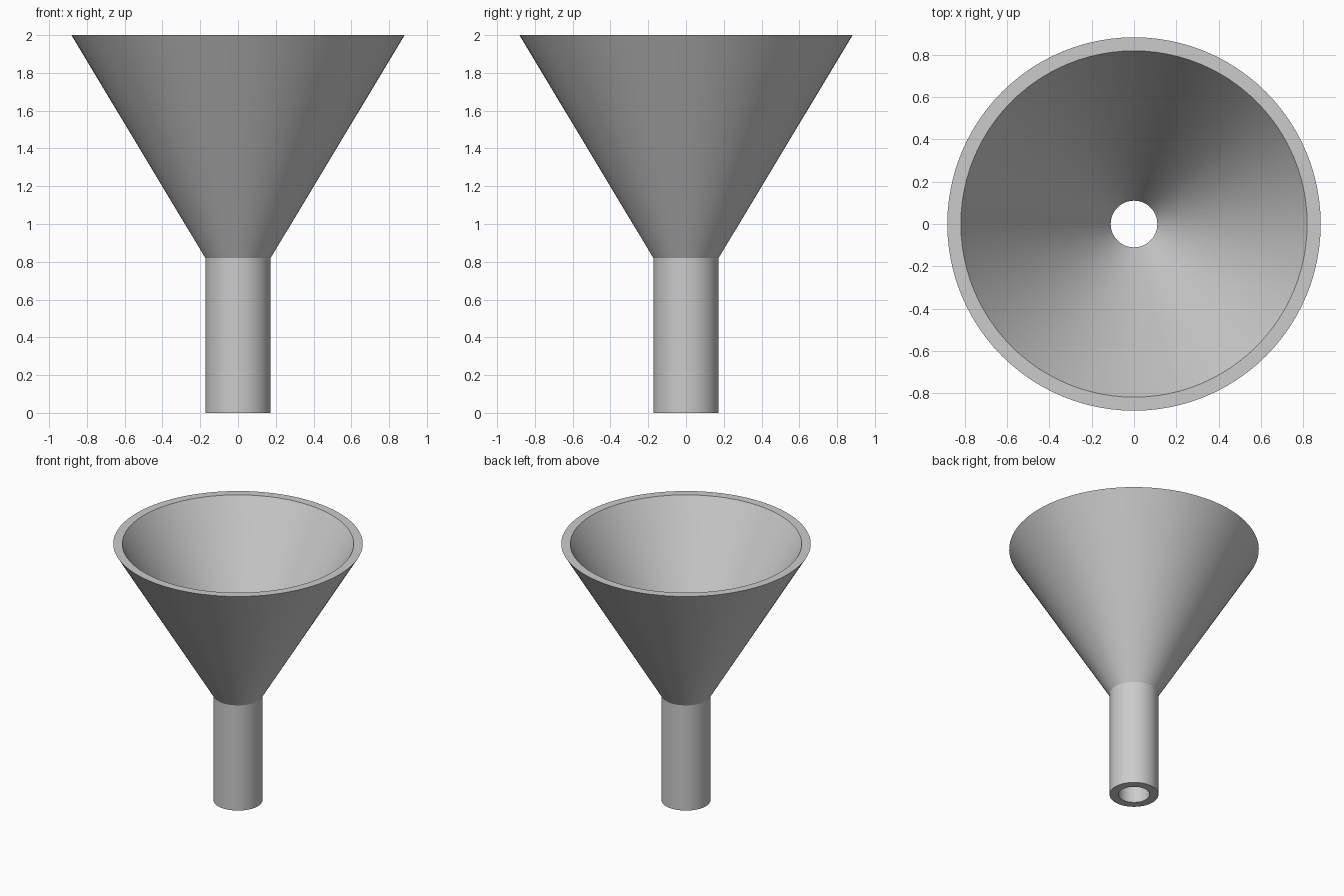
import bpy
import math

SIDES = 96

cube = bpy.data.objects.get("Cube")
if cube:
    bpy.data.objects.remove(cube, do_unlink=True)

# Plain grey material
grey_color = (0.6, 0.6, 0.6, 1)
grey = bpy.data.materials.new("plain_grey")
grey.use_nodes = True
grey.diffuse_color = grey_color
grey.node_tree.nodes["Principled BSDF"].inputs["Base Color"].default_value = grey_color


def lathe(name, profile):
    """Revolve a closed (radius, height) profile around z."""
    verts, faces, count = [], [], len(profile)
    for i in range(SIDES):
        a = math.tau * i / SIDES
        verts += [(r * math.cos(a), r * math.sin(a), z) for r, z in profile]
    for i in range(SIDES):
        here, there = i * count, (i + 1) % SIDES * count
        for j in range(count):
            k = (j + 1) % count
            faces.append((here + j, there + j, there + k, here + k))
    mesh = bpy.data.meshes.new(name)
    mesh.from_pydata(verts, [], faces)
    mesh.materials.append(grey)
    obj = bpy.data.objects.new(name, mesh)
    bpy.context.collection.objects.link(obj)
    bpy.ops.object.select_all(action="DESELECT")
    obj.select_set(True)
    bpy.context.view_layer.objects.active = obj
    bpy.ops.object.shade_smooth_by_angle(angle=math.radians(25))
    return obj


# Hollow funnel: spout outside, cone outside, rim, cone inside, spout bore
lathe("funnel", [
    (0.173, 0), (0.173, 0.82), (0.882, 2),
    (0.818, 2), (0.11, 0.82), (0.11, 0),
])
